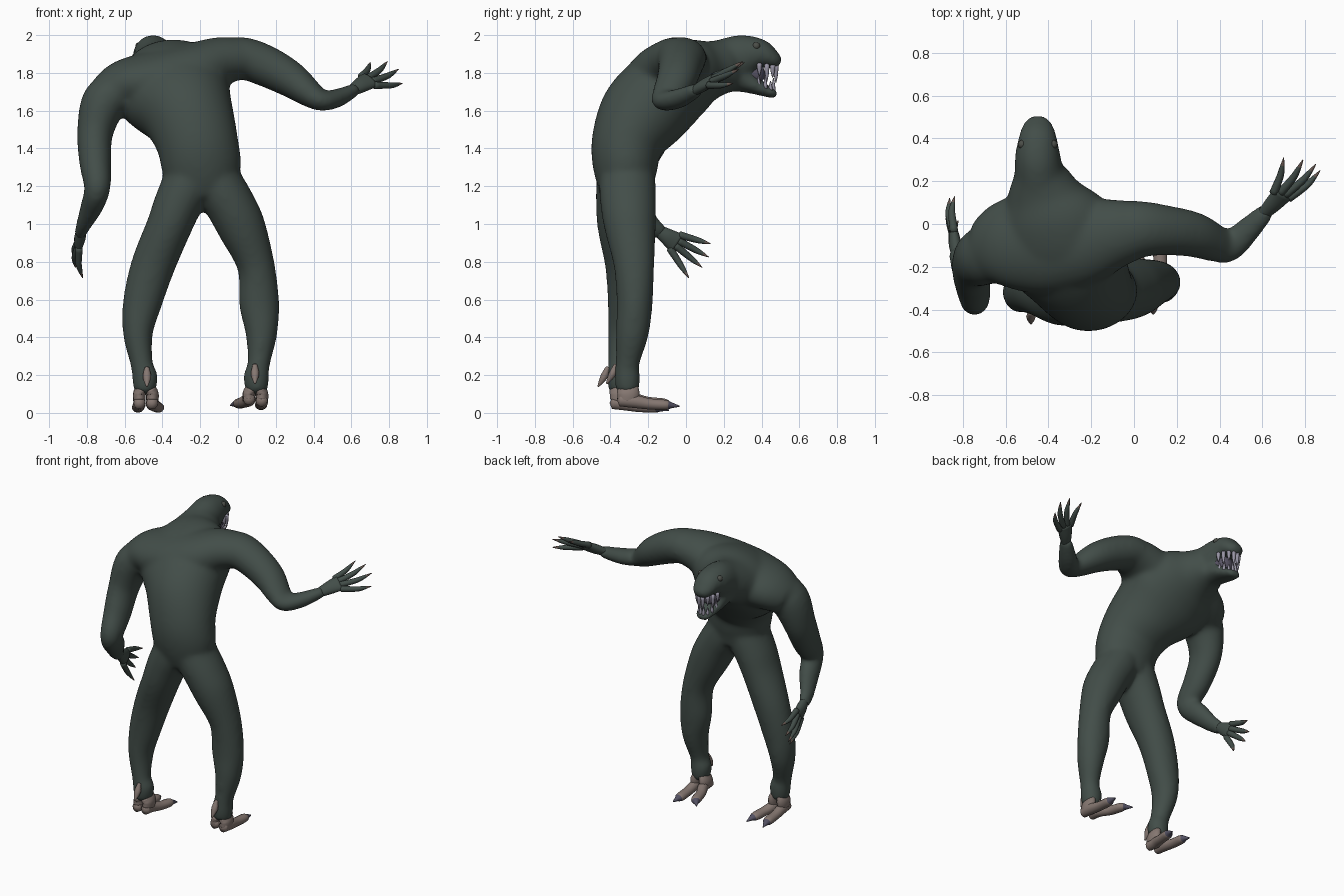
import bpy, bmesh, math
from mathutils import Vector


def material(name, rgb):
    m = bpy.data.materials.new(name)
    m.diffuse_color = (*rgb, 1)
    return m


GREEN = material("dark green hide", (0.055, 0.075, 0.066))
TAN = material("tan foot skin", (0.235, 0.185, 0.165))
CLAW = material("slate claw", (0.085, 0.08, 0.12))
NAIL = material("brown fingertip", (0.14, 0.10, 0.085))
TOOTH = material("lilac grey tooth", (0.31, 0.295, 0.37))
GUM = material("purple mouth", (0.10, 0.09, 0.13))
EYE = material("dark eye", (0.07, 0.075, 0.065))


def spline(pts, sub=5):
    """Catmull-Rom through sections of any dimension."""
    out = []
    n = len(pts)
    for i in range(n - 1):
        a, b, c, d = pts[max(i - 1, 0)], pts[i], pts[i + 1], pts[min(i + 2, n - 1)]
        for k in range(sub):
            t = k / sub
            out.append([0.5 * (2 * q + (r - p) * t + (2 * p - 5 * q + 4 * r - s) * t * t
                               + (3 * q - p - 3 * r + s) * t ** 3)
                        for p, q, r, s in zip(a, b, c, d)])
    out.append(list(pts[-1]))
    return out


def tube(bm, sections, ref=(1, 0, 0), sides=20, tip=0, sub=5):
    """Loft ellipses (x, y, z, side radius, other radius); the last `tip` rings get material 1."""
    s = spline(sections, sub)
    ref = Vector(ref)
    rings, caps = [], []
    for i, (x, y, z, ra, rb) in enumerate(s):
        t = (Vector(s[min(i + 1, len(s) - 1)][:3]) - Vector(s[max(i - 1, 0)][:3])).normalized()
        u = (ref - t * ref.dot(t)).normalized()
        v = t.cross(u)
        c = Vector((x, y, z))
        rings.append([bm.verts.new(c + u * ra * math.cos(a) + v * rb * math.sin(a))
                      for a in (2 * math.pi * k / sides for k in range(sides))])
        if i in (0, len(s) - 1):
            caps.append(bm.verts.new(c + t * (0.5 if i else -0.5) * min(ra, rb)))
    for i in range(len(rings) - 1):
        for k in range(sides):
            j = (k + 1) % sides
            f = bm.faces.new((rings[i][k], rings[i][j], rings[i + 1][j], rings[i + 1][k]))
            f.material_index = 1 if i >= len(rings) - 1 - tip else 0
    for ring, cap in ((rings[0], caps[0]), (rings[-1], caps[1])):
        for k in range(sides):
            f = bm.faces.new((ring[k], ring[(k + 1) % sides], cap))
            f.material_index = 1 if (tip and cap is caps[1]) else 0


def finish(bm, name, *mats):
    bmesh.ops.recalc_face_normals(bm, faces=bm.faces[:])
    for f in bm.faces:
        f.smooth = True
    me = bpy.data.meshes.new(name)
    bm.to_mesh(me)
    bm.free()
    for m in mats:
        me.materials.append(m)
    ob = bpy.data.objects.new(name, me)
    bpy.context.scene.collection.objects.link(ob)
    return ob


# Body: overlapping lofts fused into one smooth skin
body = bmesh.new()
# hunched torso and neck
tube(body, [(-.18, -.31, 1.16, .15, .135), (-.19, -.32, 1.28, .207, .168),
            (-.215, -.31, 1.43, .217, .192), (-.265, -.23, 1.58, .245, .23),
            (-.34, -.10, 1.71, .31, .228), (-.385, .03, 1.785, .27, .195),
            (-.42, .14, 1.82, .185, .15), (-.44, .24, 1.845, .125, .14)], (1, .1, .24), 32)
# broad shoulder girdle
tube(body, [(-.70, -.13, 1.675, .15, .11), (-.60, -.10, 1.73, .21, .14),
            (-.42, -.08, 1.765, .25, .158), (-.25, -.08, 1.80, .22, .158),
            (-.09, -.045, 1.862, .165, .13), (.03, -.025, 1.875, .132, .108)], (0, 1, 0), 28)
# head with upper jaw, then lower jaw
tube(body, [(-.44, .20, 1.85, .12, .13), (-.45, .31, 1.887, .108, .119),
            (-.45, .39, 1.9, .094, .084), (-.45, .45, 1.875, .077, .055),
            (-.45, .488, 1.85, .055, .036)])
tube(body, [(-.44, .22, 1.785, .1, .08), (-.45, .31, 1.76, .09, .066),
            (-.45, .40, 1.715, .074, .038), (-.45, .475, 1.685, .05, .024)])
# hanging arm
tube(body, [(-.61, -.12, 1.71, .15, .12), (-.707, -.15, 1.645, .14, .122),
            (-.757, -.19, 1.48, .117, .096), (-.755, -.27, 1.32, .101, .085),
            (-.745, -.35, 1.19, .08, .07), (-.775, -.27, 1.09, .074, .06),
            (-.815, -.19, 1.0, .055, .042), (-.835, -.13, .95, .045, .033)], (0, 1, 0))
# raised arm
tube(body, [(-.10, -.05, 1.855, .15, .12), (.02, -.025, 1.878, .135, .113),
            (.15, -.03, 1.835, .118, .11), (.28, -.05, 1.765, .107, .097),
            (.38, -.09, 1.69, .09, .074), (.445, -.105, 1.653, .074, .056),
            (.53, -.03, 1.668, .062, .05), (.62, .06, 1.712, .044, .036)], (0, 1, 0))
# legs
tube(body, [(-.24, -.32, 1.36, .11, .13), (-.265, -.325, 1.22, .135, .15),
            (-.32, -.328, 1.10, .128, .15),
            (-.368, -.327, .98, .12, .142), (-.45, -.312, .78, .117, .117),
            (-.507, -.315, .58, .104, .1), (-.53, -.325, .42, .08, .09),
            (-.51, -.35, .26, .06, .064), (-.493, -.35, .19, .07, .069), (-.495, -.35, .115, .058, .062)])
tube(body, [(-.14, -.31, 1.36, .11, .13), (-.11, -.31, 1.22, .135, .15),
            (-.04, -.305, 1.10, .133, .148),
            (.02, -.295, .98, .128, .137), (.095, -.275, .78, .1, .108),
            (.112, -.272, .58, .107, .096), (.124, -.285, .42, .085, .088),
            (.11, -.31, .26, .06, .064), (.097, -.31, .19, .07, .069), (.10, -.31, .115, .058, .062)])
ob = finish(body, "body", GREEN)
rm = ob.modifiers.new("fuse", 'REMESH')
rm.mode = 'VOXEL'
rm.voxel_size = 0.012
rm.use_smooth_shade = True
sm = ob.modifiers.new("soften", 'SMOOTH')
sm.factor = 0.5
sm.iterations = 24


# Hands: palm plus four clawed digits fanned along a spread direction
def hand(name, wrist, palm, spread, bulge, tips):
    bm = bmesh.new()
    w, p, sp, bu = map(Vector, (wrist, palm, spread, bulge))
    sp.normalize()
    tube(bm, [(*w, .03, .024), (*w.lerp(p, .5), .044, .03), (*p, .056, .024)], sp, 16)
    for i, tip in enumerate(tips):
        base = p + sp * (i - 1.5) * .029 - (p - w).normalized() * (.012 if i in (0, 3) else 0)
        t = Vector(tip)
        mid = base.lerp(t, .5) + bu
        tube(bm, [(*base, .02, .02), (*mid, .017, .017),
                  (*(base.lerp(t, .75) + bu * .7), .012, .012), (*t, .002, .002)], sp, 10, 3, 4)
    finish(bm, name, GREEN, NAIL)


hand("raised_hand", (.60, .04, 1.703), (.695, .14, 1.762), (.17, -.06, -.11), (.006, -.008, -.006),
     [(.70, .31, 1.855), (.79, .30, 1.86), (.85, .28, 1.82), (.87, .25, 1.745)])
hand("hanging_hand", (-.828, -.15, .967), (-.843, -.05, .90), (0, -.5, -.7), (-.012, 0, 0),
     [(-.838, .13, .895), (-.862, .12, .825), (-.86, .085, .77), (-.822, .015, .715)])


# Feet: two forward toes, each rising into the ankle, with claws and a rear spur
def foot(name, ax, ay, toes, spur):
    bm = bmesh.new()
    for side, (tx, ty, tz), (cx, cy, cz) in toes:
        hx, hy = ax + side * .034, ay - .02
        tube(bm, [(ax + side * .024, ay, .13, .03, .058), (hx, ay + .005, .10, .034, .06),
                  (hx, ay, .065, .033, .055)], (1, 0, 0), 14)
        tube(bm, [(hx, hy - .02, tz + .025, .03, .033), (hx, hy + .05, tz + .02, .034, .036),
                  (hx * .4 + tx * .6, hy * .4 + ty * .6, tz + .006, .032, .03), (tx, ty, tz, .032, .027),
                  (tx * .55 + cx * .45, ty * .55 + cy * .45, tz * .7 + cz * .3, .018, .016),
                  (cx, cy, cz, .003, .003)], (1, 0, .01), 14, 8)
    x, y, z = spur
    tube(bm, [(x, y + .05, z + .10, .012, .012), (x, y + .03, z + .05, .022, .02),
              (x, y, z, .005, .005)], (1, 0, 0), 10)
    finish(bm, name, TAN, CLAW)


foot("left_foot", -.488, -.35,
     [(-1, (-.53, -.16, .028), (-.54, -.09, .012)), (1, (-.422, -.17, .028), (-.405, -.10, .012))],
     (-.482, -.465, .14))
foot("right_foot", .092, -.31,
     [(-1, (.005, -.12, .05), (-.04, -.06, .04)), (1, (.122, -.11, .042), (.125, -.035, .035))],
     (.09, -.42, .155))

# Mouth lining behind the teeth
mouth = bmesh.new()
tube(mouth, [(-.45, .28, 1.80, .075, .06), (-.45, .35, 1.795, .066, .06), (-.45, .395, 1.785, .055, .055)])
finish(mouth, "mouth_lining", GUM)

# Teeth set around both jaws
teeth = bmesh.new()
for i in range(8):
    a = math.radians(-84 + 24 * i)
    x, y = math.sin(a), math.cos(a)
    size = .08 if i in (1, 3, 4, 6) else .055
    ux, uy, uz = -.45 + .07 * x, .378 + .10 * y, 1.85 - .012 * y
    tube(teeth, [(ux, uy, uz, .014, .014), (ux, uy, uz - size * .6, .011, .011),
                 (ux, uy, uz - size - .01, .002, .002)], (1, 0, 0), 8, 0, 2)
    lx, ly, lz = -.45 + .056 * x, .375 + .09 * y, 1.735 - .035 * y
    tube(teeth, [(lx, ly, lz, .012, .012), (lx, ly, lz + size * .5, .008, .008),
                 (lx, ly, lz + size * .9, .002, .002)], (1, 0, 0), 8, 0, 2)
finish(teeth, "teeth", TOOTH)

# Eyes
eyes = bmesh.new()
for side in (-1, 1):
    r = bmesh.ops.create_uvsphere(eyes, u_segments=16, v_segments=10, radius=.021)
    bmesh.ops.translate(eyes, verts=r["verts"], vec=(-.45 + side * .072, .372, 1.942))
finish(eyes, "eyes", EYE)
